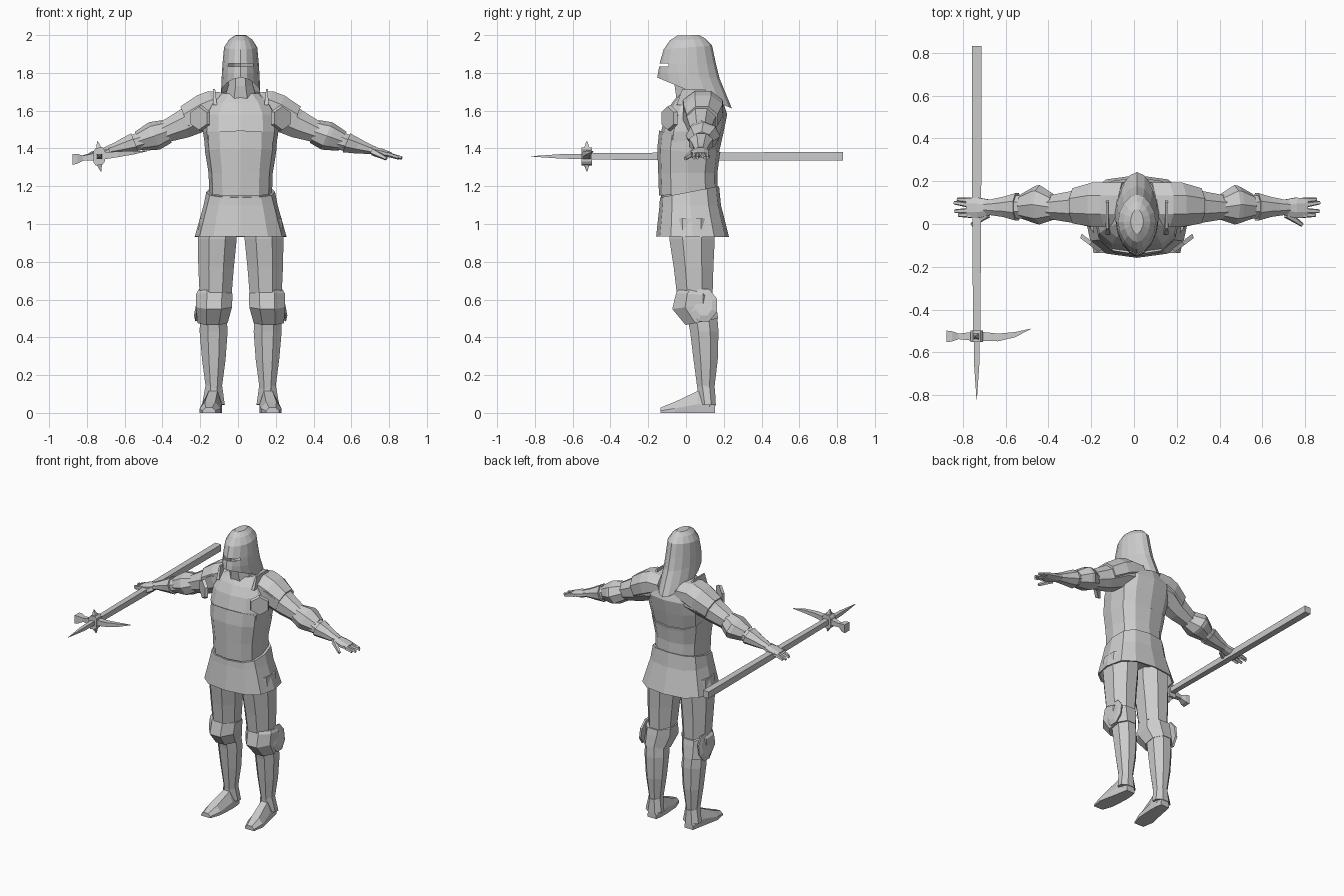
import bpy, bmesh, math
from mathutils import Vector

CX = 0.014  # the body sits slightly right of centre because of the weapon
steel = bpy.data.materials.new("light_grey")
steel.diffuse_color = (0.6, 0.6, 0.6, 1)


def loft(name, rings, mirror=False, caps=(True, True), skip=(), dx=CX):
    """Skin a list of point rings; optionally add the mirrored twin."""
    bm = bmesh.new()
    for s in ((1, -1) if mirror else (1,)):
        rows = [[bm.verts.new((s * p[0] + dx, p[1], p[2])) for p in r] for r in rings]
        n = len(rows[0])
        for k in range(len(rows) - 1):
            for i in range(n):
                if (k, i) not in skip:
                    j = (i + 1) % n
                    bm.faces.new((rows[k][i], rows[k][j], rows[k + 1][j], rows[k + 1][i]))
        if caps[0]:
            bm.faces.new(rows[0])
        if caps[1]:
            bm.faces.new(rows[-1])
    bmesh.ops.recalc_face_normals(bm, faces=bm.faces[:])
    me = bpy.data.meshes.new(name)
    bm.to_mesh(me)
    bm.free()
    me.materials.append(steel)
    ob = bpy.data.objects.new(name, me)
    bpy.context.collection.objects.link(ob)
    return ob


def circle(n, half=False, p=1.0):
    f = 1 / math.cos(math.pi / n) if half else 1
    out = []
    for i in range(n):
        t = math.tau * (i + (0.5 if half else 0)) / n
        s, c = math.sin(t), math.cos(t)
        out.append((math.copysign(abs(s) ** p, s) * f, math.copysign(abs(c) ** p, c) * f))
    return out


def zring(cx, hw, yf, yb, zf, zb, n=8, half=True, p=1.0):
    """Horizontal ring, front edge at zf and back edge at zb."""
    return [(cx + hw * s, (yf + yb) / 2 - (yb - yf) / 2 * c, zf + (zb - zf) * (1 - c) / 2)
            for s, c in circle(n, half, p)]


def xring(x, y, z, ry, rz, n=8, shear=0.4, half=True):
    """Ring across an arm sloping outward and down."""
    return [(x + shear * rz * c, y + ry * s, z + rz * c) for s, c in circle(n, half)]


def rod(name, a, b, ra, rb, n=5, mirror=False, dx=CX):
    a, b = Vector(a), Vector(b)
    d = (b - a).normalized()
    u = d.cross(Vector((0, 0, 1)) if abs(d.z) < 0.9 else Vector((1, 0, 0))).normalized()
    v = d.cross(u)
    return loft(name, [[q + u * r * s + v * r * c for s, c in circle(n, n == 4)]
                       for q, r in ((a, ra), (b, rb))], mirror, dx=dx)


# Helmet with eye slit and long pointed tail
H = [(.03, -.045, .07, 1.998, 2.0), (.062, -.085, .105, 1.972, 1.98), (.088, -.118, .138, 1.925, 1.945),
     (.096, -.14, .158, 1.85, 1.85), (.097, -.142, .162, 1.835, 1.835),
     (.1, -.148, .178, 1.80, 1.77), (.104, -.152, .243, 1.775, 1.612)]
loft("helmet", [zring(0, *h, n=16, half=False, p=1.12) for h in H], caps=(True, False),
     skip={(3, i) for i in (0, 1, 14, 15)})

# Neck and chin guard
loft("neck", [zring(0, *h) for h in
              [(.085, -.05, .13, 1.66, 1.68), (.065, -.06, .1, 1.73, 1.74), (.06, -.06, .1, 1.81, 1.81)]])

# Torso armour
T = [(.16, -.12, .16, 1.06, 1.06), (.163, -.135, .165, 1.17, 1.17), (.168, -.138, .162, 1.27, 1.27),
     (.183, -.142, .175, 1.38, 1.38), (.2, -.132, .2, 1.49, 1.49), (.195, -.108, .218, 1.58, 1.58),
     (.16, -.075, .195, 1.64, 1.65), (.1, -.035, .15, 1.69, 1.70)]
loft("torso", [zring(0, *t, n=12, half=False, p=.75) for t in T])
# Belly plate rising to a point at the front
P = [(.166, -.143, .168, 1.15, 1.17), (.17, -.147, .166, 1.27, 1.27),
     (.188, -.152, .178, 1.40, 1.36), (.192, -.142, .182, 1.495, 1.38)]
loft("belly_plate", [zring(0, *t, n=12, half=False, p=.78) for t in P])

# Flared skirt, hollow underneath
S = [(.182, -.138, .175, 1.14, 1.2), (.196, -.14, .185, 1.1, 1.1), (.243, -.158, .228, .935, .93),
     (.232, -.148, .217, .935, .93), (.215, -.13, .19, 1.0, 1.0)]
loft("skirt", [zring(0, *t, n=12, half=False, p=.75) for t in S])

# Legs
loft("thighs", [zring(*t) for t in
     [(.118, .1, -.09, .15, 1.03, 1.03), (.124, .103, -.088, .152, .92, .92),
      (.13, .094, -.065, .145, .77, .77), (.133, .083, -.045, .14, .6, .6)]], True)
loft("knee_guards", [zring(*t) for t in
     [(.14, .084, -.03, .14, .665, .62), (.139, .096, -.052, .15, .635, .62),
      (.141, .095, -.073, .158, .55, .58), (.149, .08, -.002, .17, .465, .5)]], True)
loft("shins", [zring(*t) for t in
     [(.145, .07, .005, .165, .52, .52), (.143, .074, .022, .172, .43, .43), (.142, .062, .04, .168, .28, .28),
      (.142, .042, .06, .15, .13, .13), (.142, .04, .062, .15, .03, .03)]], True)
loft("ankle_flares", [zring(*t) for t in
     [(.142, .043, .058, .153, .16, .13), (.144, .06, .075, .158, .045, .04)]], True)
loft("knee_wings", [[(x + .12 * (c * .085) * (-1), .095 + r * .072 * s, .57 + r * .09 * c)
                     for s, c in circle(8, True)] for x, r in ((.218, .9), (.23, .95), (.237, .6))], True)


def shoe(y, cx, hw, zt):
    return [(cx + a * hw, y, b * zt) for a, b in
            ((-1, 0), (1, 0), (1, .4), (.5, 1), (-.5, 1), (-1, .4))]


loft("feet", [shoe(*t) for t in [(-.135, .168, .035, .028), (-.06, .162, .055, .058),
     (.06, .146, .046, .115), (.115, .142, .04, .11), (.153, .142, .032, .06)]], True)

# Arms
loft("upper_arms", [xring(*t) for t in
     [(.08, .09, 1.61, .1, .085), (.2, .085, 1.585, .1, .085), (.3, .08, 1.53, .073, .07),
      (.42, .078, 1.48, .052, .05)]], True)
loft("shoulder_guards", [xring(*t) for t in
     [(.06, .09, 1.63, .105, .065), (.14, .09, 1.625, .105, .078), (.2, .09, 1.6, .103, .08),
      (.29, .085, 1.55, .082, .072)]], True)
loft("elbow_guards", [xring(*t, half=False) for t in
     [(.39, .08, 1.49, .06, .06), (.455, .09, 1.467, .092, .072), (.475, .09, 1.46, .088, .068),
      (.54, .083, 1.438, .058, .05)]], True)
loft("forearms", [xring(*t) for t in
     [(.46, .08, 1.462, .052, .05), (.55, .08, 1.433, .054, .043), (.63, .08, 1.41, .042, .033),
      (.71, .078, 1.388, .032, .02)]], True)
loft("cuffs", [xring(*t) for t in
     [(.56, .08, 1.43, .064, .05), (.62, .08, 1.412, .047, .038), (.68, .078, 1.395, .037, .024)]], True)

# Hands with fingers and thumb
loft("palms", [xring(*t) for t in
     [(.68, .078, 1.393, .034, .019), (.74, .075, 1.378, .048, .021), (.795, .076, 1.366, .045, .013)]], True)
for k, (y0, y1, tip) in enumerate([(.11, .115, .84), (.087, .1, .855), (.063, .06, .852), (.041, .042, .835)]):
    rod(f"fingers_{k + 1}", (.775, y0, 1.37), (tip, y1, 1.35), .014, .009, mirror=True)
rod("thumbs", (.7, .045, 1.382), (.772, -.004, 1.346), .02, .01, mirror=True)

# Armpit discs and upright collar plates
rod("armpit_discs", (.21, -.082, 1.56), (.222, -.098, 1.56), .07, .062, 6, True)
loft("collar_plates", [[(x + t, y0, z), (x + t, y1, z), (x, y1, z), (x, y0, z)] for x, t, y0, y1, z in
     [(.125, .022, -.05, .15, 1.63), (.135, .01, -.02, .1, 1.715)]], True)

# War hammer held along y
HX, HZ, HY = -.735, 1.358, -.525


def bar(name, stations):
    loft(name, [[(HX + r * sx, y, HZ + r * sz) for sx, sz in ((-1, -1), (1, -1), (1, 1), (-1, 1))]
                for y, r in stations], dx=0)


bar("pole", [(.832, .023), (.1, .021), (-.52, .017)])
bar("top_spike", [(-.54, .014), (-.66, .012), (-.82, .001)])


def cross(name, stations):
    loft(name, [[(HX + x, y + ry * a, HZ + .11 * x + rz * b)
                 for a, b in ((-1, -1), (1, -1), (1, 1), (-1, 1))] for x, y, ry, rz in stations], dx=0)


cross("head_block", [(-.03, HY, .027, .03), (-.018, HY, .027, .046), (.018, HY, .027, .046), (.03, HY, .027, .03)])
cross("hammer_face", [(-.02, HY, .02, .02), (-.085, HY, .013, .013), (-.115, HY, .024, .026), (-.14, HY, .027, .029)])
cross("beak", [(.02, HY, .021, .019), (.1, -.53, .018, .015), (.18, -.517, .012, .01), (.252, -.49, .001, .001)])
for nm, s in (("upper", 1), ("lower", -1)):
    rod(nm + "_lug", (HX, HY, HZ + s * .035), (HX - s * .009, HY, HZ + s * .08), .017, .002, 4, dx=0)
